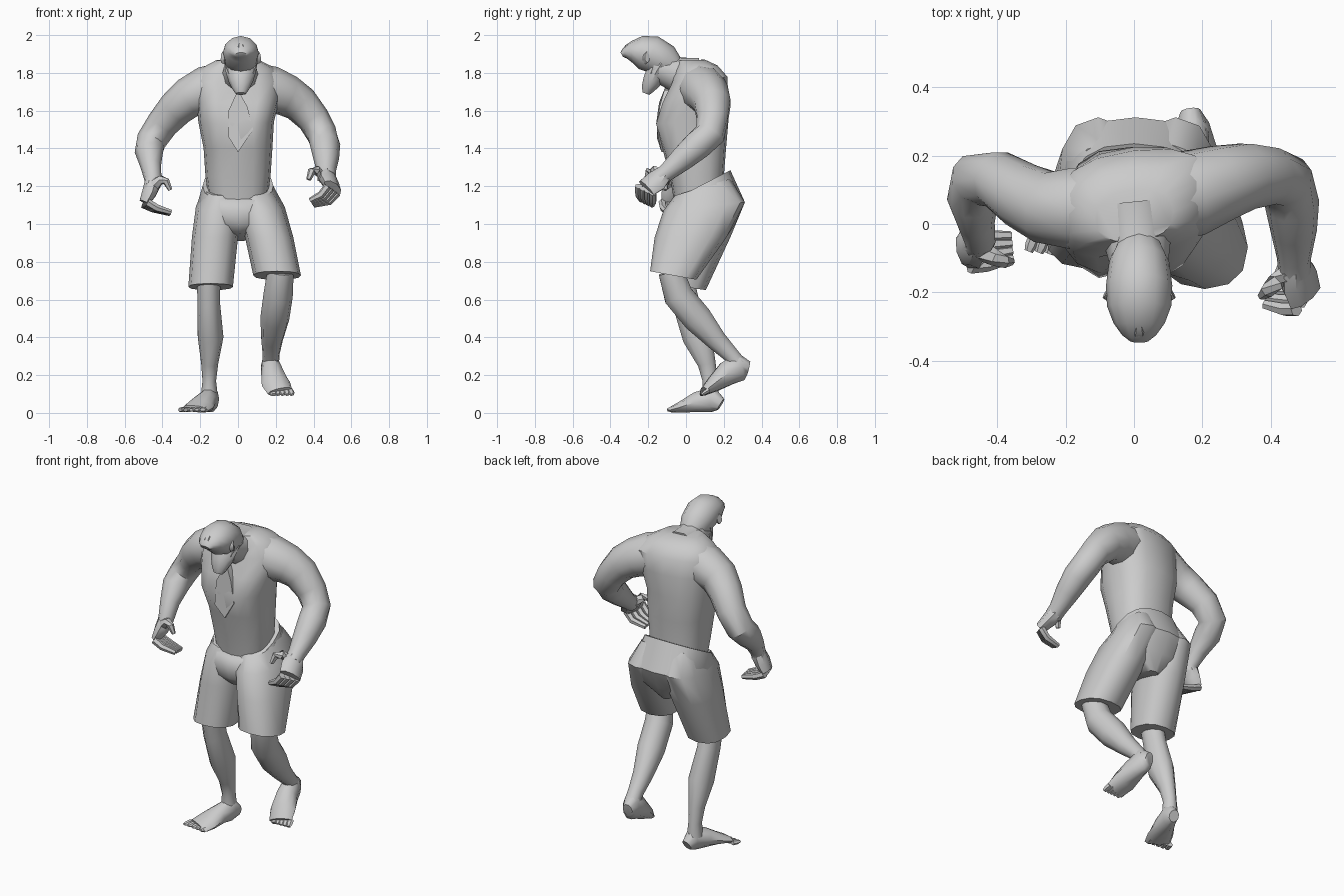
import bpy, bmesh
from math import sin, cos, pi, radians, copysign
from mathutils import Vector


def loft(name, rings, angle=42):
    """Skin a list of equal-length vertex rings and cap both ends."""
    bm = bmesh.new()
    vs = [[bm.verts.new(p) for p in r] for r in rings]
    n = len(rings[0])
    for a, b in zip(vs, vs[1:]):
        for i in range(n):
            j = (i + 1) % n
            bm.faces.new((a[i], a[j], b[j], b[i]))
    bm.faces.new(vs[0])
    bm.faces.new(vs[-1])
    bmesh.ops.recalc_face_normals(bm, faces=bm.faces)
    me = bpy.data.meshes.new(name)
    bm.to_mesh(me)
    bm.free()
    ob = bpy.data.objects.new(name, me)
    bpy.context.collection.objects.link(ob)
    bpy.ops.object.select_all(action='DESELECT')
    ob.select_set(True)
    bpy.context.view_layer.objects.active = ob
    bpy.ops.object.shade_smooth_by_angle(angle=radians(angle))
    return ob


def tube(name, pts, ref=(1, 0, 0), sides=10):
    """Limb through (x, y, z, radius along ref, other radius) stations."""
    c = [Vector(p[:3]) for p in pts]
    rings = []
    for i, p in enumerate(pts):
        t = (c[min(i + 1, len(c) - 1)] - c[max(i - 1, 0)]).normalized()
        u = Vector(ref)
        u = (u - t * u.dot(t)).normalized()
        v = t.cross(u)
        ra, rb = p[3], p[-1]
        rings.append([c[i] + u * ra * cos(a) + v * rb * sin(a)
                      for a in (2 * pi * k / sides for k in range(sides))])
    return loft(name, rings)


def body_ring(zf, zb, xc, hw, yf, yb, notch=0, twist=0, n=16, power=0.8):
    """Rounded-box ring; zf/zb are front and back heights, notch dents the front, twist shears y by x."""
    out = []
    for k in range(n):
        a = 2 * pi * k / n - pi / 2
        cx, cy = (copysign(abs(w) ** power, w) for w in (cos(a), sin(a)))
        y = (yf + yb) / 2 + (yb - yf) / 2 * cy + twist * cx
        if k == 0:
            y += notch
        out.append((xc + hw * cx, y, zf + (zb - zf) * (cy + 1) / 2))
    return out


# Torso with a dented breastbone, hunched back and sloping shoulders
loft("torso", [body_ring(*r) for r in (
    (1.10, 1.16, 0, .155, -.06, .20),
    (1.25, 1.25, 0, .172, -.085, .20),
    (1.40, 1.40, 0, .182, -.125, .212),
    (1.53, 1.55, -.01, .20, -.17, .225, .035),
    (1.64, 1.68, 0, .22, -.145, .225, .05, .02),
    (1.75, 1.78, 0, .235, -.095, .215, .03, .03),
    (1.815, 1.84, 0, .19, -.07, .165, 0, .02),
    (1.865, 1.87, 0, .115, -.05, .10, 0, .01))])

# Diamond panel of bare chest
loft("chest_panel", [[(x, y + d, z) for x, y, z in (
    (0, -.115, 1.71), (-.05, -.14, 1.60), (-.05, -.155, 1.46), (0, -.13, 1.38),
    (.08, -.155, 1.50), (.05, -.14, 1.62))] for d in (0, .06)], 25)

# Neck, head and wide-open jaw
tube("neck", [(0, .05, 1.775, .11), (.01, -.05, 1.79, .098), (.015, -.12, 1.82, .085), (.015, -.17, 1.84, .08)])
tube("head", [(.015, -.06, 1.83, .065, .06), (.015, -.11, 1.86, .088, .092),
              (.015, -.18, 1.90, .097, .098), (.015, -.24, 1.908, .094, .088),
              (.015, -.29, 1.912, .075, .055), (.015, -.325, 1.905, .05, .028),
              (.015, -.34, 1.896, .03, .014)], sides=12)
tube("jaw", [(.015, -.13, 1.85, .088, .06), (.015, -.158, 1.805, .08, .056),
             (.015, -.18, 1.755, .065, .052), (.015, -.203, 1.715, .045, .036),
             (.015, -.212, 1.69, .028, .02)])
tube("nose", [(.015, -.285, 1.955, .012), (.015, -.31, 1.935, .02),
              (.015, -.33, 1.91, .024, .012)], sides=6)
for s, side in ((-1, "left"), (1, "right")):
    tube(side + "_ear", [(.015 + s * .08, -.215, 1.88, .035, .018),
                         (.015 + s * .10, -.205, 1.882, .03, .015)], ref=(0, 0, 1), sides=6)

# Arms, bent and reaching forwards
tube("right_arm", [(.06, .07, 1.74, .12), (.17, .09, 1.71, .128), (.26, .122, 1.68, .112),
                   (.33, .14, 1.635, .10),
                   (.40, .14, 1.555, .086), (.445, .125, 1.475, .082), (.462, .06, 1.415, .08),
                   (.467, -.02, 1.345, .068), (.468, -.10, 1.275, .05), (.47, -.14, 1.245, .048)],
     ref=(1, 0, 1))
tube("left_arm", [(-.06, .05, 1.74, .12), (-.17, .045, 1.71, .125), (-.26, .05, 1.67, .108),
                  (-.33, .085, 1.61, .097),
                  (-.40, .13, 1.53, .085), (-.46, .13, 1.44, .08), (-.472, .07, 1.38, .075),
                  (-.462, 0, 1.305, .055), (-.45, -.05, 1.235, .045), (-.455, -.06, 1.20, .045)],
     ref=(-1, 0, 1))


def hand(side, palm, knuckles, mids, tips, thumb):
    """Palm, four curled fingers spread between end points, and a thumb."""
    kn, md, tp = ([Vector(p) for p in q] for q in (knuckles, mids, tips))
    across = kn[1] - kn[0]
    tube(side + "_palm", palm, ref=across, sides=8)
    for i in range(4):
        f = i / 3
        a, b, c = (q[0].lerp(q[1], f) for q in (kn, md, tp))
        tube(f"{side}_finger_{i + 1}", [(*a, .021), (*b, .02), (*c, .014)], ref=across, sides=6)
    tube(side + "_thumb", thumb, ref=across, sides=6)


hand("right", [(.468, -.12, 1.26, .05, .047), (.482, -.16, 1.225, .07, .042), (.5, -.21, 1.19, .066, .032)],
     [(.475, -.25, 1.20), (.525, -.175, 1.165)], [(.44, -.25, 1.155), (.485, -.175, 1.12)],
     [(.382, -.235, 1.125), (.40, -.18, 1.10)],
     [(.445, -.14, 1.25, .034), (.415, -.17, 1.285, .026), (.39, -.195, 1.28, .022), (.374, -.21, 1.235, .013)])
hand("left", [(-.452, -.055, 1.215, .045, .045), (-.47, -.07, 1.165, .062, .04), (-.495, -.075, 1.115, .055, .028)],
     [(-.48, -.125, 1.115), (-.505, -.04, 1.105)], [(-.43, -.12, 1.085), (-.45, -.035, 1.08)],
     [(-.355, -.10, 1.062), (-.36, -.035, 1.055)],
     [(-.44, -.08, 1.21, .032), (-.405, -.10, 1.235, .024), (-.38, -.11, 1.225, .02), (-.358, -.11, 1.18, .011)])

# Shorts: seat and two wide legs that flow out of it
loft("shorts_seat", [body_ring(*r) for r in (
    (1.12, 1.285, 0, .187, -.085, .235),
    (1.07, 1.115, .005, .225, -.108, .312),
    (1.0, 1.0, .01, .20, -.10, .26),
    (.95, .91, .01, .05, -.06, .20))])
loft("right_shorts_leg", [body_ring(*r, n=12, power=.85) for r in (
    (1.15, 1.24, .10, .09, -.06, .235),
    (1.07, 1.115, .122, .125, -.12, .312),
    (.93, .93, .165, .128, -.166, .215),
    (.75, .705, .207, .126, -.19, .055))])
loft("left_shorts_leg", [body_ring(*r, n=12, power=.85) for r in (
    (1.15, 1.24, -.09, .088, -.06, .235),
    (1.07, 1.115, -.105, .118, -.10, .312),
    (.93, .93, -.122, .122, -.11, .235),
    (.685, .65, -.145, .118, -.13, .105))])

# Lower legs: right one lifted, left one planted
tube("right_shin", [(.225, -.08, .75, .07), (.212, -.04, .62, .078, .082), (.195, .06, .50, .077, .082),
                    (.18, .16, .385, .057, .058), (.175, .235, .31, .045), (.172, .28, .255, .045)])
tube("left_shin", [(-.155, -.03, .72, .062, .072), (-.155, 0, .58, .06, .075), (-.145, .06, .40, .068, .082),
                   (-.15, .11, .26, .045, .05), (-.152, .128, .17, .036, .042), (-.152, .13, .09, .045)])


def foot(side, rings, toe_a, toe_b, step):
    """Wedge foot with five short toes between two end points."""
    tube(side + "_foot", rings)
    a, b, d = Vector(toe_a), Vector(toe_b), Vector(step)
    for i in range(5):
        p = a.lerp(b, i / 4)
        r = .023 if i == 0 else .018
        tube(f"{side}_toe_{i + 1}", [(*p, r, r * .8), (*(p + d * .6), r, r * .7),
                                     (*(p + d), r * .7, r * .4)], sides=6)


foot("right", [(.165, .33, .235, .03, .04), (.17, .29, .245, .05, .078), (.182, .22, .21, .06, .068),
               (.20, .15, .155, .076, .045), (.222, .095, .113, .068, .022)],
     (.18, .115, .12), (.275, .12, .12), (.01, -.038, -.024))
foot("left", [(-.135, .185, .045, .03, .035), (-.143, .14, .072, .045, .07), (-.172, .06, .058, .058, .056),
              (-.20, -.01, .036, .075, .034), (-.225, -.065, .021, .075, .018)],
     (-.17, -.05, .02), (-.29, -.035, .018), (-.018, -.045, -.003))
